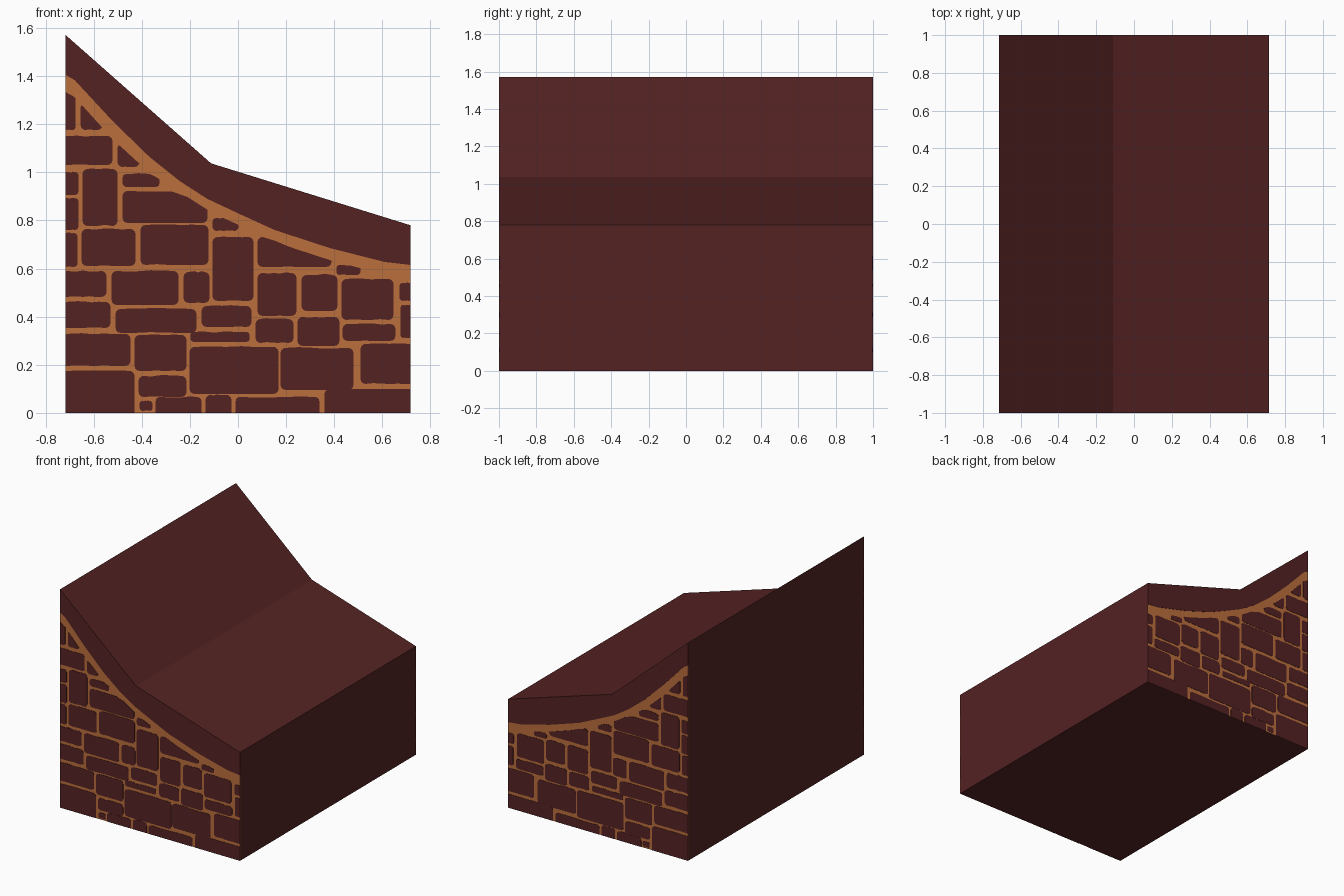
import bpy, bmesh, math, random

if "Cube" in bpy.data.objects:
    bpy.data.objects.remove(bpy.data.objects["Cube"])

random.seed(4)
W = 0.716          # half width
S = 1 / 240.7      # drawing units (the stone layout) to model units


def material(name, rgb):
    m = bpy.data.materials.new(name)
    m.diffuse_color = (*rgb, 1)
    m.use_nodes = True
    m.node_tree.nodes["Principled BSDF"].inputs["Base Color"].default_value = m.diffuse_color
    return m


MAROON = material("dark maroon", (0.089, 0.0160, 0.0165))
ORANGE = material("mortar orange", (0.500, 0.156, 0.045))


def prisms(name, outlines, y0, y1, mat, mirror=False):
    """Extrude x-z outlines from y0 to y1 and optionally repeat them on the back."""
    bm = bmesh.new()
    for pts in outlines:
        front = [bm.verts.new((x, y0, z)) for x, z in pts]
        back = [bm.verts.new((x, y1, z)) for x, z in pts]
        bm.faces.new(front)
        bm.faces.new(back[::-1])
        n = len(pts)
        for i in range(n):
            j = (i + 1) % n
            bm.faces.new((front[j], front[i], back[i], back[j]))
    bmesh.ops.recalc_face_normals(bm, faces=bm.faces)
    me = bpy.data.meshes.new(name)
    bm.to_mesh(me)
    bm.free()
    me.materials.append(mat)
    ob = bpy.data.objects.new(name, me)
    bpy.context.collection.objects.link(ob)
    if mirror:
        mod = ob.modifiers.new("back copy", 'MIRROR')
        mod.use_axis = (False, True, False)
        mod.use_mirror_merge = False
    return ob


def to_model(x, y):
    return (max(-W, min(W, (x - 238.5) * S)), max(0, (413 - y) * S))


# underside of the sloping mortar band
BAND = [(66, 92), (75, 97), (113, 139), (150, 173), (180, 192), (213, 213),
        (250, 230), (290, 247), (330, 260), (360, 268), (411, 280)]


def band_y(x):
    for (xa, ya), (xb, yb) in zip(BAND, BAND[1:]):
        if x <= xb:
            return ya + (yb - ya) * (x - xa) / (xb - xa)
    return BAND[-1][1]


def stone(x0, x1, top, bottom):
    """Rounded, slightly uneven stone, trimmed under the mortar band."""
    w, h = x1 - x0, bottom - top
    r = min(5, 0.3 * w, 0.3 * h)
    l_edge, r_edge, floor = x0 <= 66, x1 >= 411, bottom >= 413
    pts = []

    def corner(cx, cy, sx, sy, a0, sharp):
        if sharp:
            pts.append((cx, cy))
            return
        for k in range(4):
            a = math.radians(a0 + 30 * k)
            pts.append((cx - sx * r + r * math.cos(a), cy - sy * r + r * math.sin(a)))

    def along(xa, xb, y):
        for k in (1, 2, 3, 4):
            pts.append((xa + (xb - xa) * k / 5, y + random.uniform(-0.8, 0.8) * (y < 413)))

    corner(x0, top, -1, -1, 180, l_edge)
    along(x0 + r, x1 - r, top)
    corner(x1, top, 1, -1, 270, r_edge)
    corner(x1, bottom, 1, 1, 0, r_edge or floor)
    along(x1 - r, x0 + r, bottom)
    corner(x0, bottom, -1, 1, 90, l_edge or floor)
    return [to_model(x, min(bottom, max(y, band_y(x)))) for x, y in pts]


# solid body
prisms("wall_body", [[(-W, 0), (W, 0), (W, 0.78), (-0.112, 1.037), (-W, 1.57)]],
       -0.996, 0.996, MAROON)

# mortar panel with its curved top edge
edge = [(411, 265), (385, 262), (330, 248), (275, 230), (240, 214), (208, 199),
        (180, 181), (150, 157), (113, 121), (75, 80), (66, 75)]
prisms("mortar_panel", [[(-W, 0), (W, 0)] + [to_model(*p) for p in edge]],
       -0.998, -0.995, ORANGE, True)

# plain capping above the mortar
cap = [to_model(*p) for p in edge[::-1]] + [(W, 0.78), (-0.112, 1.037), (-W, 1.57)]
prisms("capping", [cap], -1.0, -0.995, MAROON, True)


def course(name, rows):
    prisms(name, [stone(*r) for r in rows], -1.0, -0.997, MAROON, True)


# stone courses: left, right, top, bottom
course("stones_base", [
    (66, 135, 371, 413), (140, 153, 401, 411), (156, 202, 397, 413),
    (206, 232, 395, 413), (236, 320, 397, 413), (325, 411, 389, 413)])
course("stones_low", [
    (66, 131, 334, 366), (135, 187, 335, 371), (139, 187, 376, 397),
    (190, 279, 347, 394), (281, 354, 348, 390), (361, 411, 344, 384)])
course("stones_lower_middle", [
    (66, 111, 302, 328), (116, 197, 309, 333), (191, 250, 332, 342),
    (202, 252, 306, 327), (256, 294, 319, 343), (298, 340, 317, 346),
    (343, 396, 324, 341), (401, 411, 305, 338)])
course("stones_middle", [
    (66, 107, 271, 297), (112, 179, 271, 305), (184, 210, 272, 303),
    (258, 297, 273, 316), (302, 338, 275, 311), (342, 394, 279, 320),
    (400, 411, 283, 301)])
course("stones_upper_middle", [
    (66, 78, 233, 267), (82, 136, 229, 266), (141, 209, 225, 265),
    (213, 254, 237, 301), (258, 332, 237, 267), (337, 361, 265, 275),
    (213, 239, 218, 231)])
course("stones_gable", [
    (66, 79, 198, 230), (83, 118, 169, 226), (123, 208, 191, 223),
    (66, 79, 172, 195), (66, 113, 136, 165), (118, 140, 143, 167),
    (123, 160, 174, 187), (66, 76, 92, 130), (81, 103, 103, 130)])
